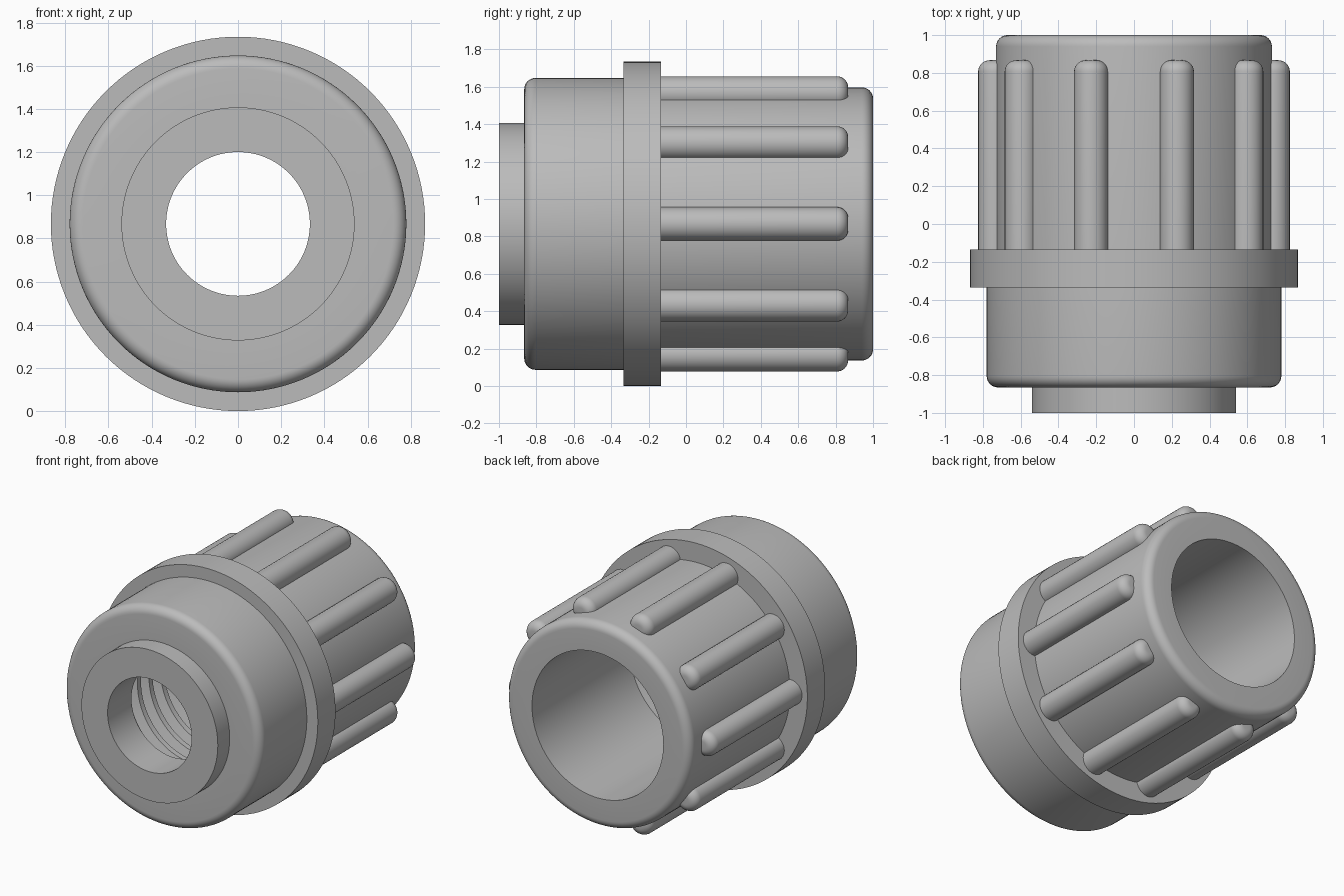
import bpy, bmesh, math
from mathutils import Matrix, Vector

cube = bpy.data.objects.get("Cube")
if cube:
    bpy.data.objects.remove(cube)

AXIS_Z = 0.867
grey = bpy.data.materials.new("grey plastic")
grey.use_nodes = True
colour = (0.5, 0.5, 0.5, 1)
grey.diffuse_color = colour
grey.node_tree.nodes["Principled BSDF"].inputs["Base Color"].default_value = colour


def finish(bm, name):
    bmesh.ops.recalc_face_normals(bm, faces=bm.faces)
    mesh = bpy.data.meshes.new(name)
    bm.to_mesh(mesh)
    bm.free()
    mesh.materials.append(grey)
    obj = bpy.data.objects.new(name, mesh)
    bpy.context.collection.objects.link(obj)
    bpy.ops.object.select_all(action='DESELECT')
    obj.select_set(True)
    bpy.context.view_layer.objects.active = obj
    bpy.ops.object.shade_smooth_by_angle(angle=math.radians(30))
    return obj


def fillet(radius, y, size, direction, steps=8):
    """Quarter round at an outer corner, running from the rim onto the end face."""
    arc = []
    for i in range(steps + 1):
        a = math.pi / 2 * i / steps
        arc.append((radius - size + size * math.cos(a),
                    y + direction * size * (math.sin(a) - 1)))
    return arc


def lathe(name, profile, segments, centre=(0, 0, AXIS_Z), closed=True):
    """Revolve (radius, y) points about a line parallel to y."""
    bm = bmesh.new()
    verts = [bm.verts.new((r, y, 0)) for r, y in profile]
    pairs = list(zip(verts, verts[1:]))
    if closed:
        pairs.append((verts[-1], verts[0]))
    edges = [bm.edges.new(p) for p in pairs]
    bmesh.ops.spin(bm, geom=verts + edges, cent=(0, 0, 0), axis=(0, 1, 0),
                   angle=2 * math.pi, steps=segments, use_duplicate=False)
    bmesh.ops.remove_doubles(bm, verts=bm.verts, dist=1e-5)
    bmesh.ops.translate(bm, verts=bm.verts, vec=Vector(centre))
    return finish(bm, name)


# Housing: nose, rounded collar, flange and rounded barrel around a stepped bore
profile = [(0.333, -1), (0.54, -1), (0.54, -0.865)]
profile += reversed(fillet(0.78, -0.865, 0.06, -1))
profile += [(0.78, -0.335), (0.867, -0.335), (0.867, -0.135), (0.73, -0.135)]
profile += fillet(0.73, 1, 0.06, 1)
profile += [(0.52, 1), (0.52, -0.73), (0.333, -0.73)]
lathe("housing", profile, 128)

# Ten round-ended grip ribs
for i in range(10):
    a = math.radians(18 + 36 * i)
    centre = (0.735 * math.sin(a), 0, AXIS_Z + 0.735 * math.cos(a))
    lathe(f"grip_rib_{i + 1}", [(0.09, -0.15)] + fillet(0.09, 0.867, 0.06, 1) + [(0, 0.867)],
          32, centre, closed=False)

# Internal helical thread
bm = bmesh.new()
section = [(0.525, -0.045), (0.45, -0.02), (0.45, 0.02), (0.525, 0.045)]
turns, per_turn, pitch = 5, 64, 0.13
previous = None
for i in range(turns * per_turn + 1):
    t = i / per_turn
    turn = Matrix.Rotation(2 * math.pi * t, 3, 'Y')
    offset = Vector((0, -0.67 + pitch * t, AXIS_Z))
    ring = [bm.verts.new(turn @ Vector((r, y, 0)) + offset) for r, y in section]
    if previous:
        for k in range(4):
            n = (k + 1) % 4
            bm.faces.new((previous[k], previous[n], ring[n], ring[k]))
    else:
        bm.faces.new(ring)
    previous = ring
bm.faces.new(previous)
finish(bm, "inner_thread")
